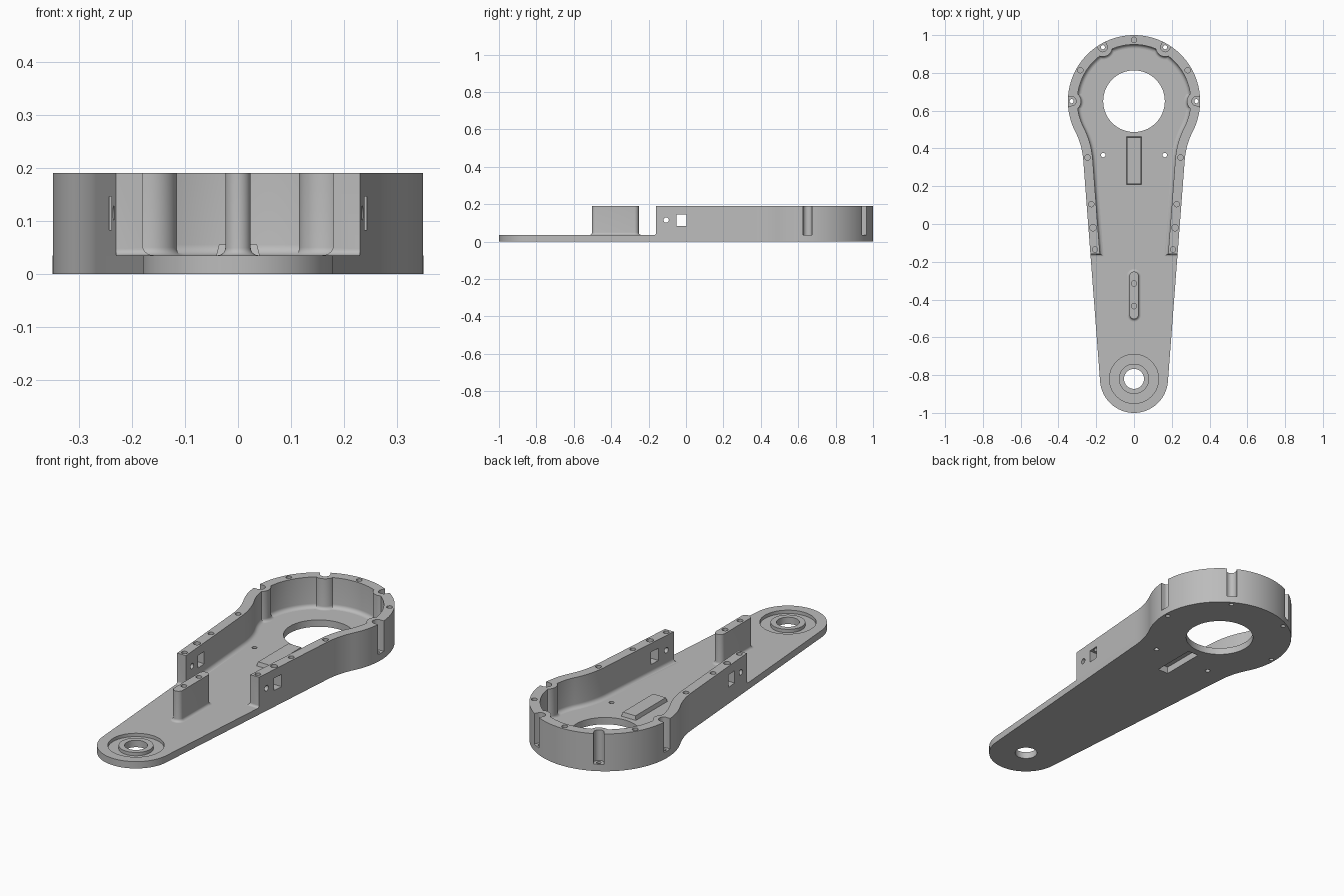
import bpy, bmesh
from math import sin, cos, pi, atan, atan2, sqrt, radians

if "Cube" in bpy.data.objects:
    bpy.data.objects.remove(bpy.data.objects["Cube"])

FLOOR, TOP = 0.035, 0.19
BIG, SMALL = (0, 0.65), (0, -0.82)
R_BIG, R_SMALL, R_FIL = 0.35, 0.18, 0.40

grey = bpy.data.materials.new("grey metal")
grey.diffuse_color = (0.5, 0.5, 0.5, 1)
grey.use_nodes = True
grey.node_tree.nodes["Principled BSDF"].inputs["Base Color"].default_value = grey.diffuse_color


def arc(c, r, a0, a1, n):
    return [(c[0] + r * cos(a0 + (a1 - a0) * i / n),
             c[1] + r * sin(a0 + (a1 - a0) * i / n)) for i in range(n + 1)]


def outline(d):
    """Arm outline, inset by d: small end, straight flank, concave blend, big end."""
    a = atan(0.076)
    length = BIG[1] - SMALL[1]
    k = R_SMALL + R_FIL
    s = length * cos(a) - sqrt((R_BIG + R_FIL) ** 2 - (k + length * sin(a)) ** 2)
    f = (cos(a) * k + sin(a) * s, SMALL[1] - sin(a) * k + cos(a) * s)
    t = atan2(BIG[1] - f[1], BIG[0] - f[0])
    half = (arc(SMALL, R_SMALL - d, -pi / 2, -a, 20)
            + arc(f, R_FIL + d, pi - a, t, 10)
            + arc(BIG, R_BIG - d, t - pi, pi / 2, 40)[1:])
    return half + [(-x, y) for x, y in half[-2:0:-1]]


def circle(x, y, r, n=32):
    return arc((x, y), r, 0, 2 * pi, n)[:-1]


def capsule(r, y0, y1):
    return arc((0, y1), r, 0, pi, 16) + arc((0, y0), r, pi, 2 * pi, 16)


def rect(x0, x1, y0, y1):
    return [(x0, y0), (x1, y0), (x1, y1), (x0, y1)]


def loft(name, rings):
    """Closed solid through (points, z) rings."""
    bm = bmesh.new()
    loops = [[bm.verts.new((x, y, z)) for x, y in pts] for pts, z in rings]
    n = len(loops[0])
    for lo, hi in zip(loops, loops[1:]):
        for i in range(n):
            j = (i + 1) % n
            bm.faces.new((lo[i], lo[j], hi[j], hi[i]))
    bm.faces.new(loops[0][::-1])
    bm.faces.new(loops[-1])
    bmesh.ops.recalc_face_normals(bm, faces=bm.faces)
    me = bpy.data.meshes.new(name)
    bm.to_mesh(me)
    bm.free()
    ob = bpy.data.objects.new(name, me)
    bpy.context.collection.objects.link(ob)
    me.materials.append(grey)
    return ob


def prism(name, pts, z0, z1):
    return loft(name, [(pts, z0), (pts, z1)])


def cut(ob, cutter):
    m = ob.modifiers.new("cut", 'BOOLEAN')
    m.operation, m.solver, m.object = 'DIFFERENCE', 'EXACT', cutter
    bpy.context.view_layer.objects.active = ob
    bpy.ops.object.modifier_apply(modifier=m.name)
    bpy.data.objects.remove(cutter)


def hole(ob, x, y, r, z0, z1):
    cut(ob, prism("cutter", circle(x, y, r), z0, z1))


def flare(r, z0, z1):
    """(offset, z) steps of a base fillet of radius r, then straight up to z1."""
    steps = [(r * (1 - sin(i * pi / 12)), FLOOR + r * (1 - cos(i * pi / 12))) for i in range(7)]
    return [(r, z0)] + steps + [(0, z1)]


# base plate with bearing hole, pivot recess and pocket
plate = prism("base_plate", outline(0), 0, FLOOR)
cut(plate, prism("cutter", circle(*BIG, 0.163, 96), -0.1, 0.1))
recess = prism("cutter", circle(*SMALL, 0.13, 64), 0.018, 0.1)
cut(recess, prism("cutter", circle(*SMALL, 0.08, 64), -0.1, 0.2))
cut(plate, recess)
cut(plate, prism("cutter", circle(*SMALL, 0.053, 48), -0.1, 0.1))
cut(plate, prism("cutter", rect(-0.03, 0.03, 0.22, 0.45), -0.1, 0.1))
for sx in (-1, 1):
    hole(plate, sx * 0.163, 0.365, 0.012, -0.1, 0.1)

# raised pad over the pocket
loft("pocket_pad", [(rect(-0.041, 0.041, 0.208, 0.462), FLOOR),
                    (rect(-0.036, 0.036, 0.213, 0.457), 0.055)])

# rim wall: outline minus filleted cavity, with screw bosses left standing
wall = prism("rim_wall", outline(0), FLOOR, TOP)
cavity = loft("cutter", [(outline(0.05 + d), z) for d, z in flare(0.02, 0.0, 0.25)])
bolts = [(BIG[0] + 0.33 * cos(radians(a)), BIG[1] + 0.33 * sin(radians(a)))
         for a in (0, 60, 120, 180)]
for x, y in bolts:
    cut(cavity, loft("cutter", [(circle(x, y, 0.05 + d, 40), z)
                                for d, z in flare(0.015, -0.05, 0.3)]))
cut(wall, cavity)
# open front half
cut(wall, loft("cutter", [(rect(-0.6, 0.6, -1.5, -0.16 - d), z)
                          for d, z in flare(0.012, -0.05, 0.3)]))

# outer screw notches and the holes under them
for (x, y), a in zip(bolts, (0, 60, 120, 180)):
    t = radians(a)
    slot = (arc((x, y), 0.024, t + pi / 2, t + 3 * pi / 2, 16)
            + [(x + 0.1 * cos(t) + 0.024 * sin(t), y + 0.1 * sin(t) - 0.024 * cos(t)),
               (x + 0.1 * cos(t) - 0.024 * sin(t), y + 0.1 * sin(t) + 0.024 * cos(t))])
    cut(wall, prism("cutter", slot, -0.1, 0.3))
    hole(plate, x, y, 0.011, -0.1, 0.1)

# blind screw holes in the rim
hole(wall, 0, 0.975, 0.014, 0.10, 0.3)
for sx in (-1, 1):
    for x, y, r in ((0.284, 0.814, 0.014), (0.246, 0.352, 0.014), (0.226, 0.105, 0.014),
                    (0.217, -0.02, 0.017), (0.206, -0.135, 0.014)):
        hole(wall, sx * x, y, r, 0.11, 0.3)

# side windows and side holes through both flanks
cut(wall, prism("cutter", rect(-0.5, 0.5, -0.05, 0.004), 0.083, 0.146))
pin = prism("cutter", circle(0, 0, 0.014), -0.5, 0.5)
pin.rotation_euler = (0, pi / 2, 0)
pin.location = (0, -0.106, 0.115)
bpy.context.view_layer.update()
cut(wall, pin)

# centre rib
rib = loft("centre_rib", [(capsule(0.024 + d, -0.479, -0.276), z)
                          for d, z in flare(0.014, FLOOR - 0.005, TOP)])
for y in (-0.435, -0.315):
    hole(rib, 0, y, 0.014, 0.10, 0.3)

for ob in bpy.context.scene.objects:
    bpy.ops.object.select_all(action='DESELECT')
    ob.select_set(True)
    bpy.context.view_layer.objects.active = ob
    bpy.ops.object.shade_smooth_by_angle(angle=radians(30))
